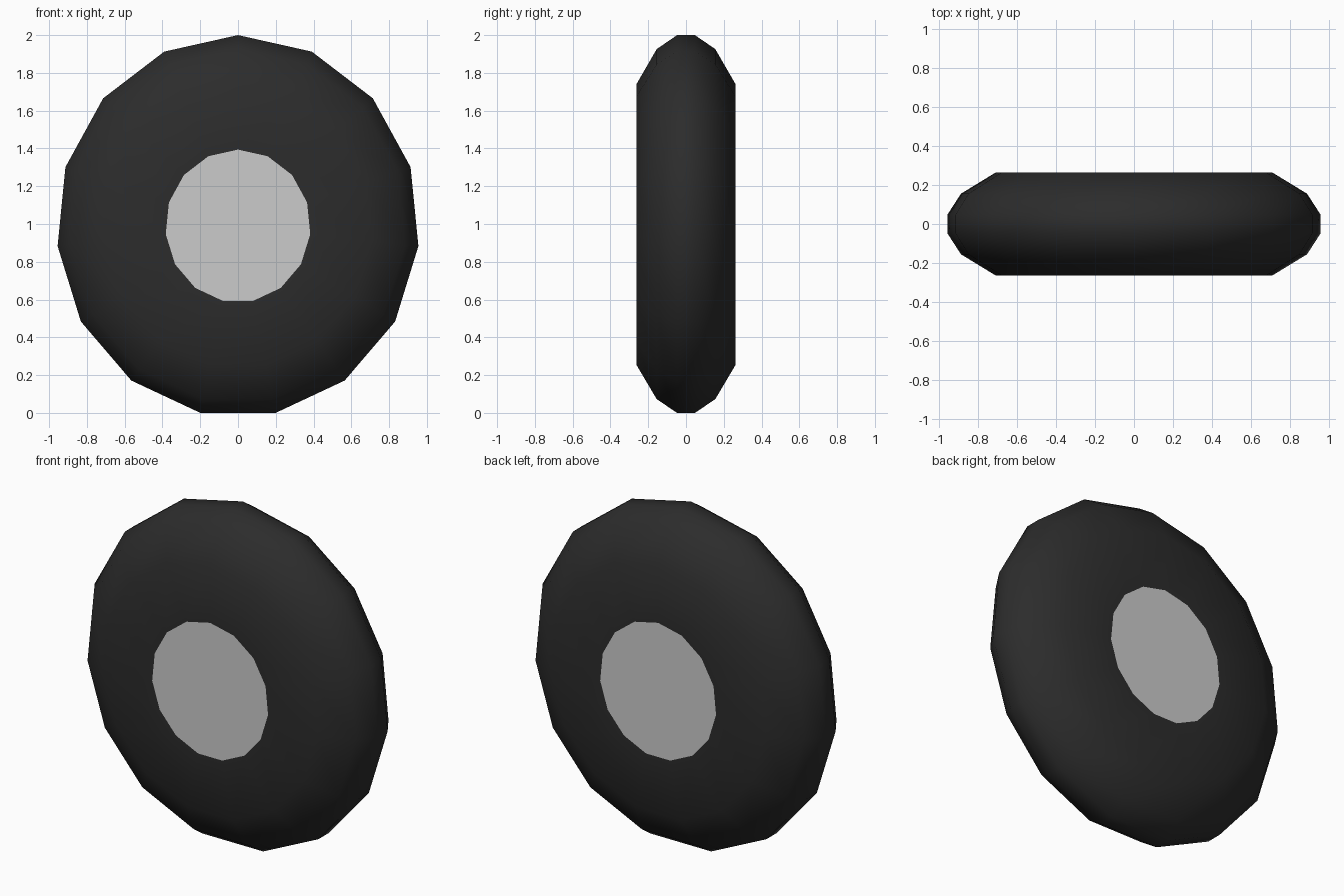
import bpy, bmesh
from math import sin, cos, tau

if "Cube" in bpy.data.objects:
    bpy.data.objects.remove(bpy.data.objects["Cube"])

SIDES = 15
CENTRE_Z = 0.989
X_SQUASH = 0.95   # the wheel is slightly narrower than tall
HALF_WIDTH = 0.263
HUB_RADIUS = 0.405


def ring(bm, radius, y):
    """Fifteen-sided ring of vertices with one corner at the top."""
    return [bm.verts.new((radius * X_SQUASH * sin(tau * i / SIDES), y,
                          CENTRE_Z + radius * cos(tau * i / SIDES)))
            for i in range(SIDES)]


def finish(bm, name, smooth):
    for f in bm.faces:
        f.smooth = smooth
    mesh = bpy.data.meshes.new(name)
    bm.to_mesh(mesh)
    bm.free()
    obj = bpy.data.objects.new(name, mesh)
    bpy.context.collection.objects.link(obj)
    return obj


# Tyre: half cross-section (radius, y), mirrored and swept round the axle
half = [(HUB_RADIUS, HALF_WIDTH), (0.75, HALF_WIDTH), (0.937, 0.155), (1.011, 0.047)]
profile = [(r, -y) for r, y in half] + half[::-1]
bm = bmesh.new()
rings = [ring(bm, r, y) for r, y in profile]
for a, b in zip(rings, rings[1:]):
    for i in range(SIDES):
        j = (i + 1) % SIDES
        bm.faces.new((a[i], a[j], b[j], b[i]))
bmesh.ops.recalc_face_normals(bm, faces=bm.faces)
tyre = finish(bm, "tyre", True)
rubber = bpy.data.materials.new("black_rubber")
rubber.diffuse_color = (0.025, 0.025, 0.025, 1)
rubber.use_nodes = True
rubber.node_tree.nodes["Principled BSDF"].inputs["Base Color"].default_value = rubber.diffuse_color
tyre.data.materials.append(rubber)

# Hub plates: flat grey discs flush with each side of the tyre
for name, side in (("hub_front", -1), ("hub_back", 1)):
    bm = bmesh.new()
    face = bm.faces.new(ring(bm, HUB_RADIUS, side * HALF_WIDTH))
    face.normal_update()
    if face.normal.y * side < 0:
        face.normal_flip()
    finish(bm, name, False)
